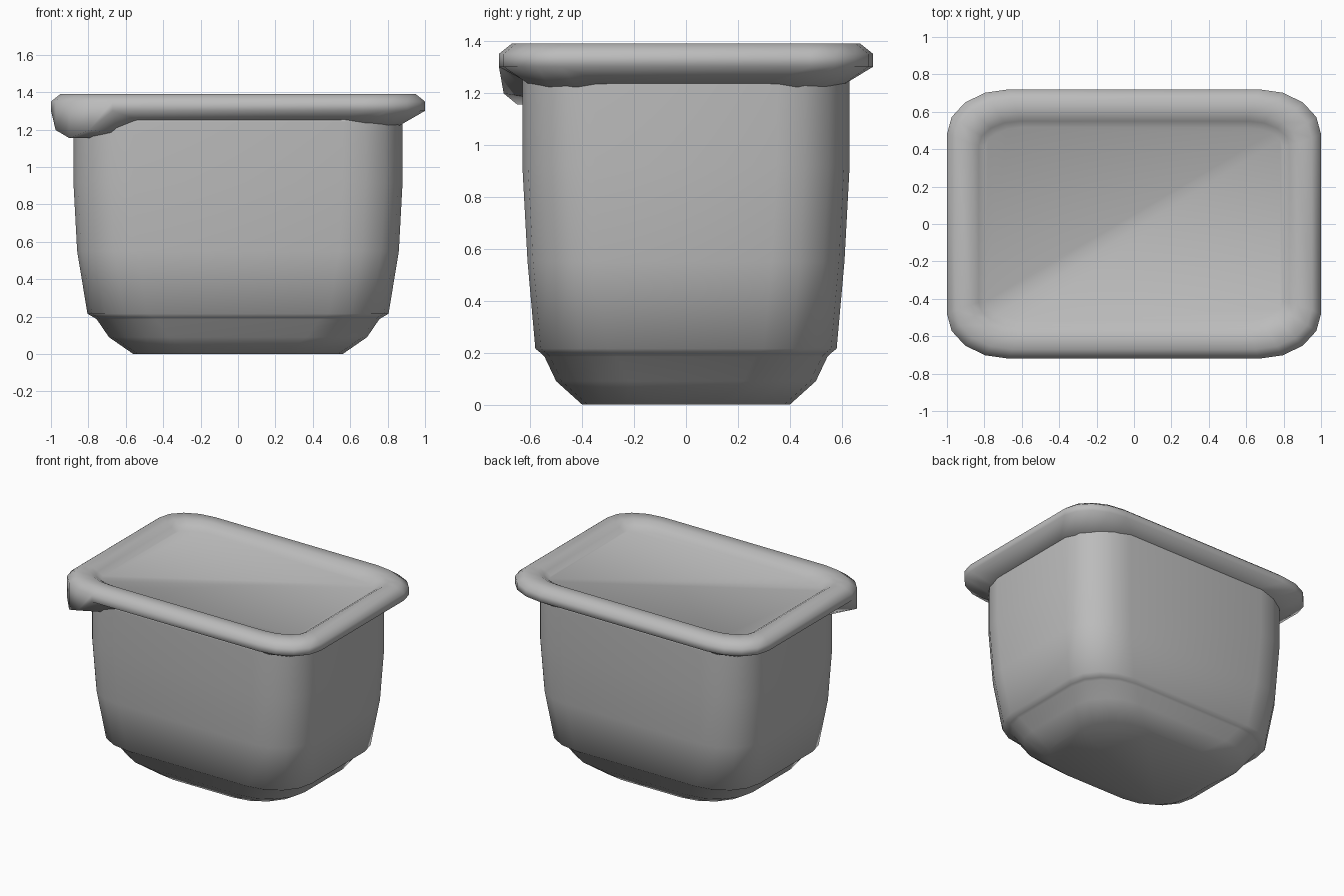
import bpy, bmesh, math

if "Cube" in bpy.data.objects:
    bpy.data.objects.remove(bpy.data.objects["Cube"], do_unlink=True)

SEG = 4  # segments in each rounded corner

grey = bpy.data.materials.new("plain grey")
grey.use_nodes = True
GREY = (0.5, 0.5, 0.5, 1)
grey.diffuse_color = GREY
grey.node_tree.nodes["Principled BSDF"].inputs["Base Color"].default_value = GREY


def ring(bm, a, b, rx, ry, z):
    """Rounded rectangle; starts at the left side of the back left corner."""
    verts = []
    for q in range(4):
        sx = 1 if q in (0, 3) else -1
        sy = 1 if q < 2 else -1
        for k in range(SEG + 1):
            t = (q + k / SEG) * math.pi / 2
            verts.append(bm.verts.new((sx * (a - rx) + rx * math.cos(t),
                                       sy * (b - ry) + ry * math.sin(t), z)))
    return verts


def skin(bm, rings):
    """Bridge the rings and cap both ends."""
    n = len(rings[0])
    for low, high in zip(rings, rings[1:]):
        for i in range(n):
            j = (i + 1) % n
            bm.faces.new((low[i], low[j], high[j], high[i]))
    bm.faces.new(rings[0][::-1])
    bm.faces.new(rings[-1])


def finish(bm, name):
    """Turn the mesh into a smooth grey object."""
    bmesh.ops.recalc_face_normals(bm, faces=bm.faces)
    for f in bm.faces:
        f.smooth = True
    mesh = bpy.data.meshes.new(name)
    bm.to_mesh(mesh)
    bm.free()
    mesh.materials.append(grey)
    bpy.context.collection.objects.link(bpy.data.objects.new(name, mesh))


# Tub: half width, half depth, height; the corners are wide and soft
bm = bmesh.new()
tub = [(0.56, 0.40, 0), (0.69, 0.50, 0.09), (0.755, 0.545, 0.185),
       (0.77, 0.555, 0.195), (0.805, 0.58, 0.215), (0.86, 0.61, 0.55),
       (0.88, 0.63, 0.92), (0.88, 0.63, 1.24), (0.88, 0.63, 1.27)]
skin(bm, [ring(bm, a, b, 0.32, 0.28, z) for a, b, z in tub])
finish(bm, "tub")

# Lid: rolled rim around a shallow panel, as inset, height and change of radius
bm = bmesh.new()
lid = [(0.12, 1.235, 0.06), (0, 1.30, 0), (0, 1.35, 0), (0.05, 1.39, -0.03),
       (0.13, 1.388, -0.08), (0.17, 1.365, -0.11), (0.205, 1.34, -0.14)]
rings = [ring(bm, 1 - d, 0.72 - d, 0.33 + r, 0.24 + r, z) for d, z, r in lid]

# The underside dips at every corner; the front right one drops into a pull tab
for q in range(4):
    for k in range(1, SEG):
        i = q * (SEG + 1) + k
        bend = math.sin(k / SEG * math.pi)
        rings[0][i].co.z -= 0.03 * bend
        if q == 2:
            rings[0][i].co.z -= 0.05 * bend
            rings[1][i].co.z -= 0.145 * bend
skin(bm, rings)

# Panel fold from the front right to the back left corner
middle = SEG // 2
bmesh.ops.connect_verts(bm, verts=[rings[-1][middle], rings[-1][2 * (SEG + 1) + middle]])
finish(bm, "lid")
